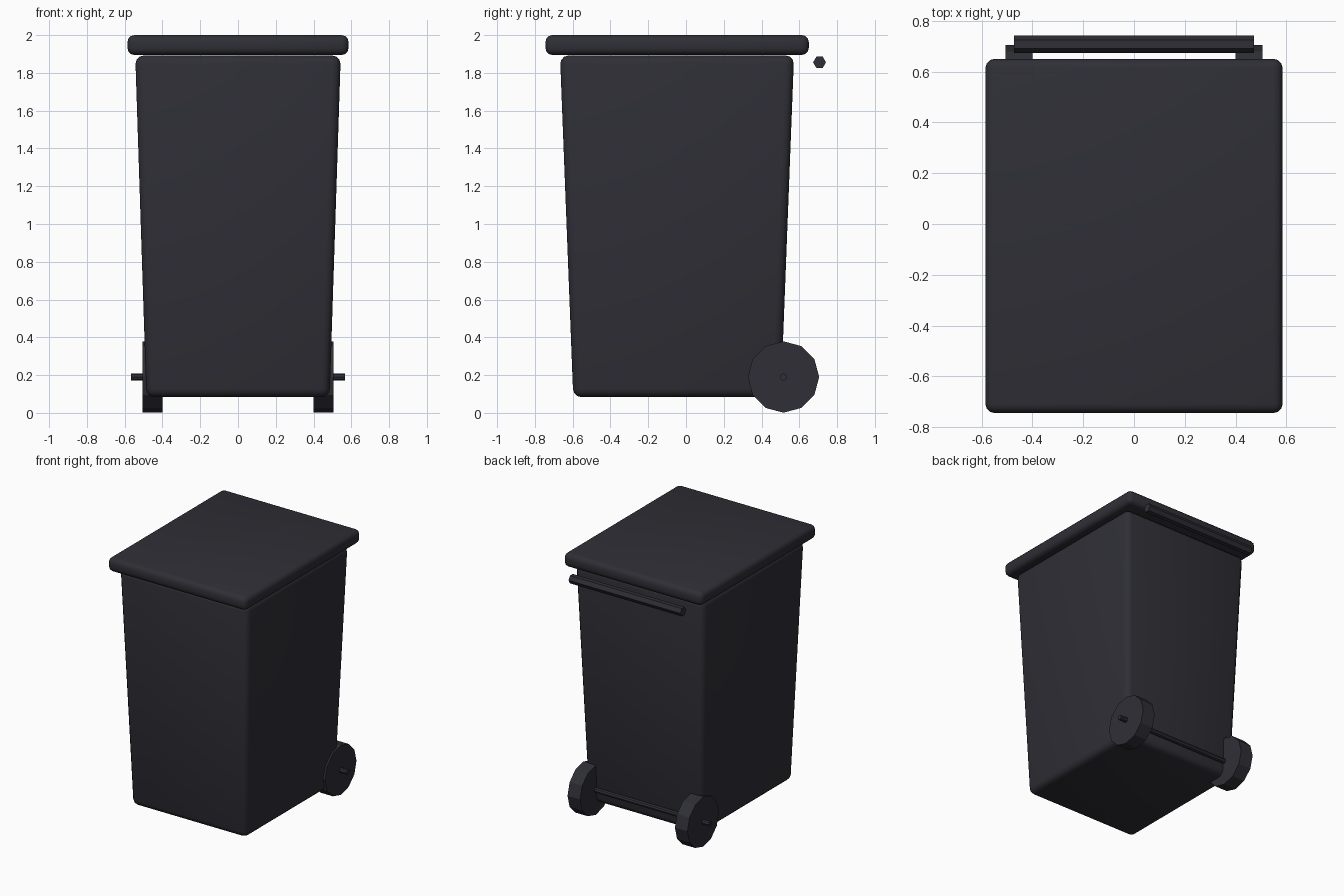
import bpy
import bmesh
import math
from mathutils import Matrix

cube = bpy.data.objects.get("Cube")
if cube:
    bpy.data.objects.remove(cube, do_unlink=True)

# Dark plastic used throughout
plastic = bpy.data.materials.new("charcoal_plastic")
COLOUR = (0.028, 0.028, 0.037, 1)
plastic.diffuse_color = COLOUR
plastic.use_nodes = True
shader = plastic.node_tree.nodes["Principled BSDF"]
shader.inputs["Base Color"].default_value = COLOUR
shader.inputs["Roughness"].default_value = 0.6


def add_object(name, bm):
    bmesh.ops.recalc_face_normals(bm, faces=bm.faces)
    mesh = bpy.data.meshes.new(name)
    bm.to_mesh(mesh)
    bm.free()
    mesh.materials.append(plastic)
    obj = bpy.data.objects.new(name, mesh)
    bpy.context.collection.objects.link(obj)
    return obj


def rounded_box(name, bottom, top, bevel, segments):
    """Box between two levels, each given as (half width, front y, back y, z)."""
    bm = bmesh.new()
    rings = []
    for half, front, back, z in (bottom, top):
        corners = ((-half, front), (half, front), (half, back), (-half, back))
        rings.append([bm.verts.new((x, y, z)) for x, y in corners])
    low, high = rings
    bm.faces.new(low)
    bm.faces.new(high)
    for i in range(4):
        j = (i + 1) % 4
        bm.faces.new((low[i], low[j], high[j], high[i]))
    bmesh.ops.recalc_face_normals(bm, faces=bm.faces)
    bmesh.ops.bevel(bm, geom=bm.edges[:], offset=bevel, segments=segments,
                    profile=0.5, affect='EDGES', clamp_overlap=True)
    for face in bm.faces:
        face.smooth = True
    return add_object(name, bm)


def rod(name, sides, radius, x0, x1, y, z):
    """Flat-sided cylinder lying along x, with a corner pointing backwards."""
    bm = bmesh.new()
    bmesh.ops.create_cone(bm, cap_ends=True, segments=sides, radius1=radius,
                          radius2=radius, depth=x1 - x0)
    # The first corner lies on local y, so turning about y keeps it pointing back
    place = Matrix.Translation(((x0 + x1) / 2, y, z)) @ Matrix.Rotation(math.pi / 2, 4, 'Y')
    bmesh.ops.transform(bm, matrix=place, verts=bm.verts)
    return add_object(name, bm)


# Tapered container and overhanging lid
rounded_box("bin_body", (0.485, -0.597, 0.502, 0.083), (0.544, -0.667, 0.572, 1.892), 0.045, 3)
rounded_box("lid", (0.585, -0.744, 0.65, 1.895), (0.585, -0.744, 0.65, 2.0), 0.036, 3)

# Rear grab bar
rod("handle", 6, 0.034, -0.472, 0.472, 0.707, 1.856)

# Axle and pair of wheels
AXLE_Y, AXLE_Z = 0.516, 0.19
rod("axle", 8, 0.019, -0.567, 0.567, AXLE_Y, AXLE_Z)
for side, inner, outer in (("left", 0.4, 0.506), ("right", -0.506, -0.4)):
    rod(side + "_wheel", 12, 0.189, inner, outer, AXLE_Y, AXLE_Z)
